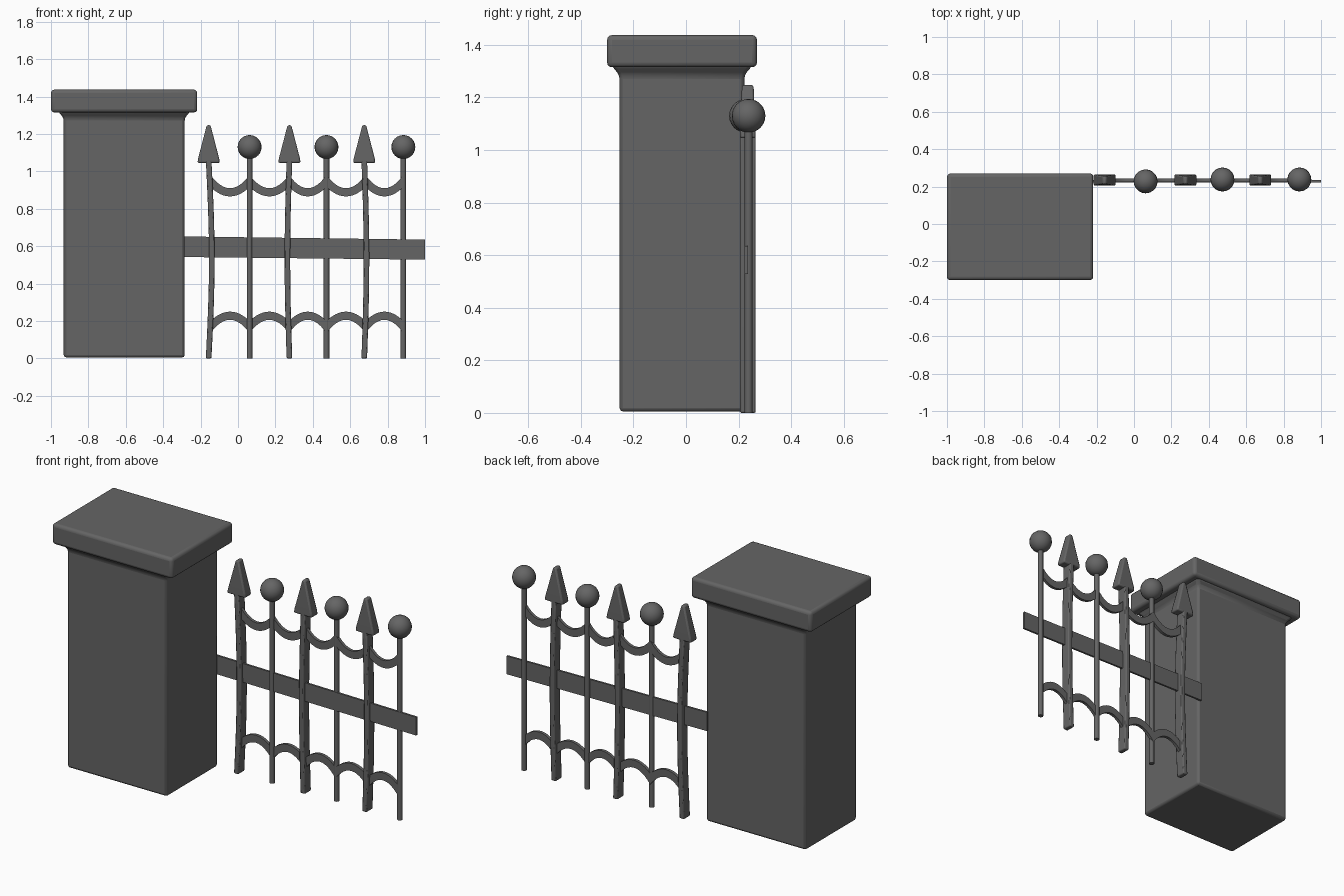
import bpy, bmesh, math
from mathutils import Vector

if "Cube" in bpy.data.objects:
    bpy.data.objects.remove(bpy.data.objects["Cube"])

grey = bpy.data.materials.new("iron_grey")
grey.diffuse_color = (0.13, 0.13, 0.13, 1)
grey.use_nodes = True
grey.node_tree.nodes["Principled BSDF"].inputs["Base Color"].default_value = grey.diffuse_color
FENCE_Y = 0.235


def finish(bm, name, angle=40, bevel=0, segments=2):
    bmesh.ops.recalc_face_normals(bm, faces=bm.faces[:])
    mesh = bpy.data.meshes.new(name)
    bm.to_mesh(mesh)
    bm.free()
    mesh.materials.append(grey)
    ob = bpy.data.objects.new(name, mesh)
    bpy.context.collection.objects.link(ob)
    if bevel:
        m = ob.modifiers.new("bevel", 'BEVEL')
        m.width, m.segments, m.limit_method = bevel, segments, 'ANGLE'
        m.angle_limit = math.radians(30)
    bpy.ops.object.select_all(action='DESELECT')
    bpy.context.view_layer.objects.active = ob
    ob.select_set(True)
    bpy.ops.object.shade_smooth_by_angle(angle=math.radians(angle))
    return ob


def loft(rings):
    """Skin a list of equally long vertex rings and cap both ends."""
    bm = bmesh.new()
    loops = [[bm.verts.new(p) for p in r] for r in rings]
    n = len(loops[0])
    for a, b in zip(loops, loops[1:]):
        for i in range(n):
            bm.faces.new((a[i], a[(i + 1) % n], b[(i + 1) % n], b[i]))
    bm.faces.new(loops[0])
    bm.faces.new(loops[-1])
    return bm


def rect(x0, x1, y0, y1, z):
    return [(x0, y0, z), (x1, y0, z), (x1, y1, z), (x0, y1, z)]


# Stone pillar: shaft with a flared neck, then the cap slab
PX0, PX1, PY0, PY1 = -0.932, -0.285, -0.253, 0.222
pillar = [rect(PX0 - g, PX1 + g, PY0 - g, PY1 + g, z)
          for g, z in ((0, 0.005), (0, 1.285), (0.03, 1.32), (0.03, 1.36))]
finish(loft(pillar), "pillar_shaft", bevel=0.014)
cap = [rect(-1, -0.218, -0.30, 0.27, z) for z in (1.315, 1.437)]
finish(loft(cap), "pillar_cap", bevel=0.018, segments=3)

# Flat middle rail, dropping slightly to the right
rail = [[(x, FENCE_Y + d, z) for d, z in
         ((-0.012, z0), (0, z0), (0, z1), (-0.012, z1))]
        for x, z0, z1 in ((-0.30, 0.542, 0.652), (1.0, 0.528, 0.635))]
finish(loft(rail), "middle_rail")

# Bowed square bars with arrow heads
for x, bow in ((-0.157, 0.017), (0.275, -0.011), (0.675, 0.012)):
    rings = []
    for i in range(9):
        t = i / 8
        c = x + bow * math.sin(math.pi * t)
        rings.append(rect(c - 0.015, c + 0.015, 0.205, 0.265, 1.06 * t))
    finish(loft(rings), "square_bar", bevel=0.006)
    head = [rect(x - w, x + w, FENCE_Y - d, FENCE_Y + d, z)
            for w, d, z in ((0.06, 0.03, 1.045), (0.056, 0.03, 1.07),
                            (0.010, 0.022, 1.247))]
    finish(loft(head), "arrow_head", bevel=0.008)

# Round bars with ball finials
for x, y in ((0.062, 0.228), (0.473, 0.238), (0.884, 0.238)):
    rings = [[(x + 0.015 * math.cos(a), y + 0.015 * math.sin(a), z)
              for a in (math.tau * k / 12 for k in range(12))]
             for z in (0, 1.08)]
    finish(loft(rings), "round_bar")
    bm = bmesh.new()
    bmesh.ops.create_uvsphere(bm, u_segments=20, v_segments=12, radius=0.064)
    bmesh.ops.translate(bm, vec=Vector((x, y, 1.13)), verts=bm.verts[:])
    finish(bm, "ball_finial", angle=60)

# Crescent scrolls linking neighbouring bars at the top and the bottom
posts = [-0.147, 0.062, 0.273, 0.473, 0.682, 0.884]
for a, b in zip(posts, posts[1:]):
    for name, z, sign in (("upper_scroll", 0.888, 1), ("lower_scroll", 0.228, -1)):
        rings = []
        for i in range(13):
            u = -1 + i / 6
            x = (a + b) / 2 + u * (b - a) / 2
            zc = z + sign * 0.06 * u * u
            h = 0.022 + 0.010 * u * u
            rings.append([(x, FENCE_Y + d, zc + k) for d, k in
                          ((-0.009, -h), (0.009, -h), (0.009, h), (-0.009, h))])
        finish(loft(rings), name)
